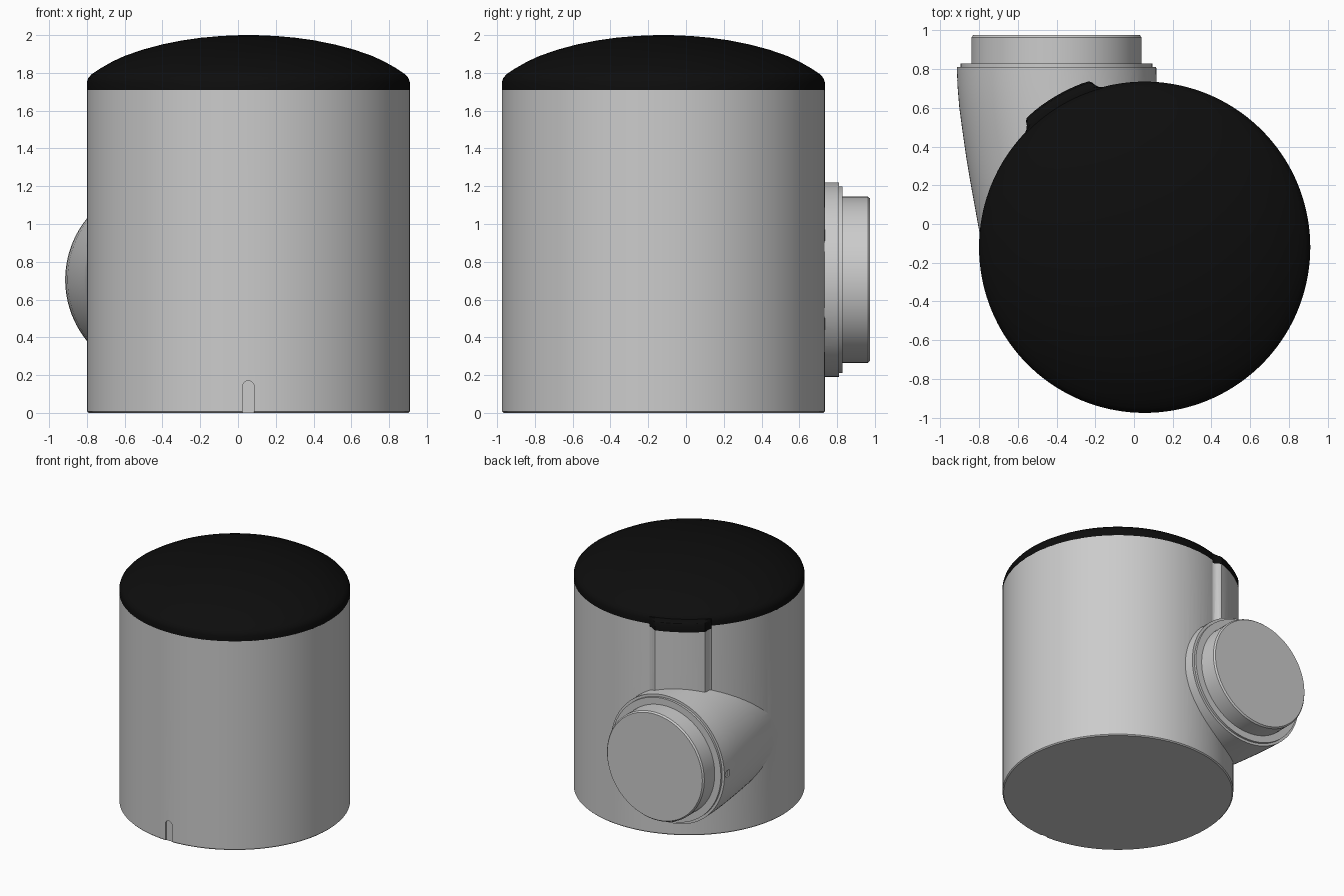
import bpy, bmesh
from math import sin, cos, pi, radians

if "Cube" in bpy.data.objects:
    bpy.data.objects.remove(bpy.data.objects["Cube"])

CX, CY, R = 0.055, -0.12, 0.855      # main drum axis and radius
OX, OZ = -0.40, 0.705                # outlet axis


def loft(name, rings):
    """Skin a list of equal-length point rings and cap both ends."""
    bm = bmesh.new()
    vs = [[bm.verts.new(p) for p in ring] for ring in rings]
    n = len(vs[0])
    for a, b in zip(vs, vs[1:]):
        for i in range(n):
            j = (i + 1) % n
            bm.faces.new((a[i], a[j], b[j], b[i]))
    bm.faces.new(vs[0][::-1])
    bm.faces.new(vs[-1])
    bmesh.ops.recalc_face_normals(bm, faces=bm.faces[:])
    me = bpy.data.meshes.new(name)
    bm.to_mesh(me)
    bm.free()
    ob = bpy.data.objects.new(name, me)
    bpy.context.collection.objects.link(ob)
    return ob


def ring_z(r, z, n=144):
    return [(CX + r * cos(2 * pi * i / n), CY + r * sin(2 * pi * i / n), z) for i in range(n)]


def ring_y(r, y, dx=0.0, n=96):
    return [(OX + dx + r * cos(2 * pi * (i + .5) / n), y, OZ + r * sin(2 * pi * (i + .5) / n)) for i in range(n)]


def pad_ring(z, out, inner=0.7):
    """Cross-section of the vertical rib, blended into the drum at both sides."""
    prof = [(104, -.02), (105, .001), (106, .006), (107, .02), (107.7, .036), (108.6, .046)]
    arc = [(a, .048) for a in (111, 114, 117, 120, 123, 126, 129)]
    pts = prof + arc + [(241 - a, o) for a, o in reversed(prof)]
    polar = [(a, R + (o if o < 0 else o * out)) for a, o in pts]
    polar += [(a, inner) for a in (137, 129, 120.5, 112, 104)]
    return [(CX + r * cos(radians(a)), CY + r * sin(radians(a)), z) for a, r in polar]


def boolean(target, other, op):
    m = target.modifiers.new("bool", 'BOOLEAN')
    m.operation, m.object, m.solver = op, other, 'EXACT'
    bpy.context.view_layer.objects.active = target
    bpy.ops.object.modifier_apply(modifier=m.name)
    bpy.data.objects.remove(other)


def smooth(ob):
    bpy.ops.object.select_all(action='DESELECT')
    ob.select_set(True)
    bpy.context.view_layer.objects.active = ob
    bpy.ops.object.shade_smooth_by_angle(angle=radians(30))


def slot(length, r=0.03):
    """Round-ended slot outline: (across, along), round end at +length."""
    arc = [(r * cos(pi * i / 12), length - r + r * sin(pi * i / 12)) for i in range(13)]
    return arc + [(-r, -0.05), (r, -0.05)]


# Drum body with a tiny bottom bevel
body = loft("drum_body", [ring_z(r, z) for r, z in ((R - .008, 0), (R, .008), (R, 1.71))])

# Tangential duct: left side drifts into the drum towards the front
path = [(.81, 0), (.72, .003), (.6, .013), (.46, .032), (.335, .05),
        (.2, .073), (.05, .1), (-.1, .127), (-.2, .15), (-.3, .18)]
duct = loft("duct", [ring_y(.515, y, dx) for y, dx in path])
boolean(body, duct, 'UNION')

# Vertical rib above the duct
rib = loft("rib", [pad_ring(z, 1) for z in (.8, 1.69)])
boolean(body, rib, 'UNION')

# Alignment notches at the front foot and beside the outlet
s = slot(.17)
boolean(body, loft("foot_notch", [[(CX + a, y, l) for a, l in s] for y in (-1.0, -.96)]), 'DIFFERENCE')
s = [(a, .74 + (l if l > 0 else .0)) for a, l in slot(.06, .025)]
boolean(body, loft("side_notch", [[(x, y, OZ + a) for a, y in s] for x in (-.95, -.9)]), 'DIFFERENCE')
smooth(body)

# Outlet collar and pipe stub
collar = loft("outlet_collar", [ring_y(r, y) for r, y in (
    (.495, .77), (.495, .828), (.44, .828), (.44, .963), (.43, .975))])
smooth(collar)

# Domed black lid with a lip over the rib
dome = [(R, 1.708), (R, 1.75), (.848, 1.772), (.83, 1.793), (.785, 1.823), (.72, 1.86), (.655, 1.89),
        (.56, 1.923), (.455, 1.951), (.35, 1.972), (.25, 1.986), (.15, 1.995), (.07, 1.999), (.015, 2.0)]
lid = loft("domed_lid", [ring_z(r, z) for r, z in dome])
lip = loft("lid_lip", [pad_ring(z, o) for z, o in ((1.685, 1.05), (1.735, 1.05), (1.752, .85), (1.766, .3))])
boolean(lid, lip, 'UNION')
black = bpy.data.materials.new("black")
black.diffuse_color = (.004, .004, .004, 1)
black.use_nodes = True
black.node_tree.nodes["Principled BSDF"].inputs["Base Color"].default_value = black.diffuse_color
lid.data.materials.clear()
lid.data.materials.append(black)
smooth(lid)
